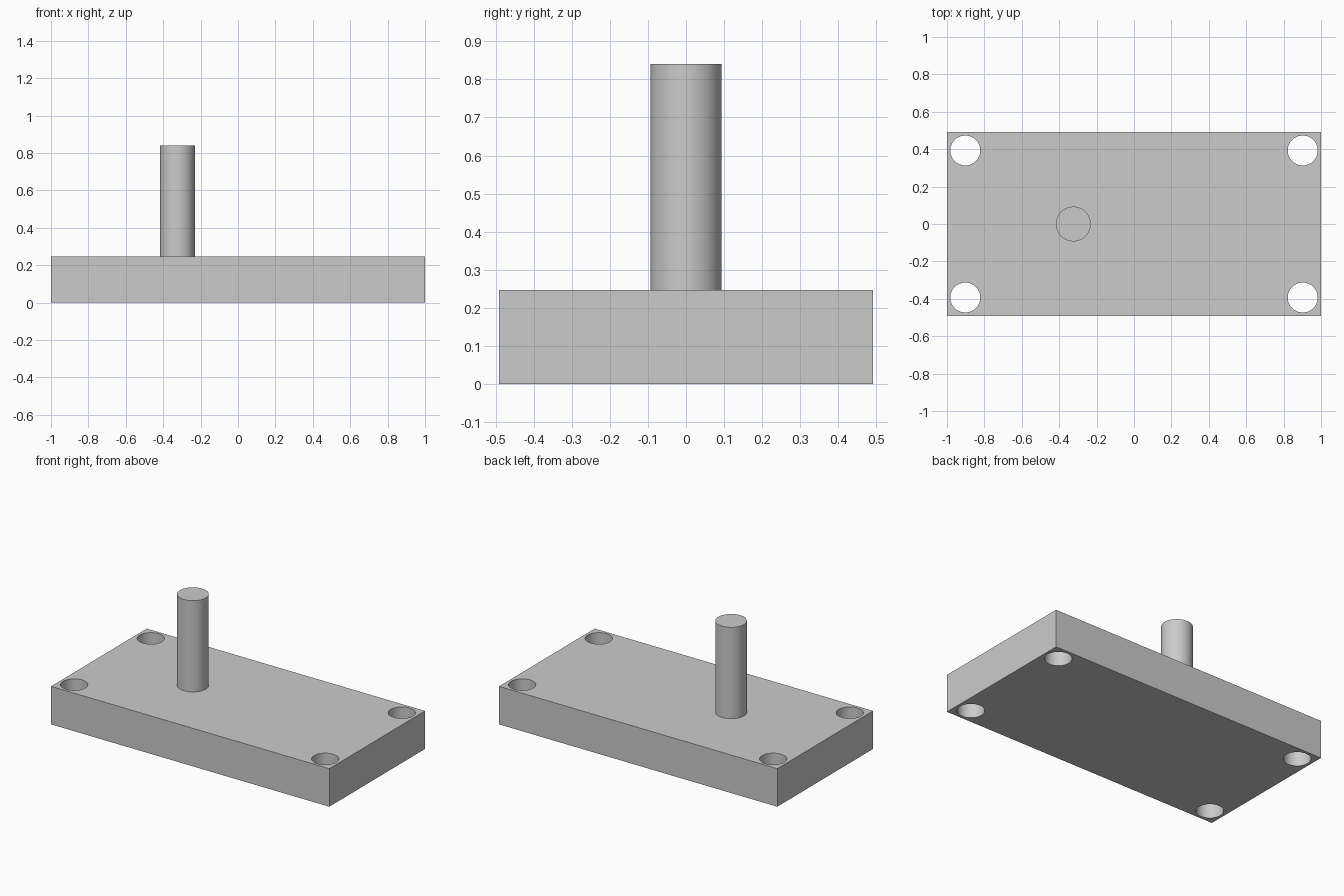
import bpy
from math import radians

cube = bpy.data.objects.get("Cube")
if cube:
    bpy.data.objects.remove(cube, do_unlink=True)

# Single grey material
grey = bpy.data.materials.new("plain_grey")
grey.use_nodes = True
colour = (0.6, 0.6, 0.6, 1)
grey.diffuse_color = colour
grey.node_tree.nodes["Principled BSDF"].inputs["Base Color"].default_value = colour

LENGTH, WIDTH, THICK = 2.0, 0.982, 0.247
HOLE_X, HOLE_Y, HOLE_R = 0.902, 0.393, 0.08
POST_X, POST_R, TOP = -0.324, 0.093, 0.84


def cylinder(name, x, y, radius, bottom, top):
    bpy.ops.mesh.primitive_cylinder_add(
        vertices=64, radius=radius, depth=top - bottom,
        location=(x, y, (bottom + top) / 2))
    obj = bpy.context.object
    obj.name = name
    obj.data.materials.append(grey)
    return obj


def smooth(obj):
    bpy.ops.object.select_all(action="DESELECT")
    obj.select_set(True)
    bpy.context.view_layer.objects.active = obj
    bpy.ops.object.shade_smooth_by_angle(angle=radians(30))


# Base plate
bpy.ops.mesh.primitive_cube_add(size=1, location=(0, 0, THICK / 2))
plate = bpy.context.object
plate.name = "base_plate"
plate.scale = (LENGTH, WIDTH, THICK)
bpy.ops.object.transform_apply(location=False, rotation=False, scale=True)
plate.data.materials.append(grey)

# Corner bolt holes, cut right through
for sx in (-1, 1):
    for sy in (-1, 1):
        cutter = cylinder("hole_cutter", sx * HOLE_X, sy * HOLE_Y, HOLE_R, -0.1, THICK + 0.1)
        cutter.hide_render = True
        cut = plate.modifiers.new("bolt_hole", "BOOLEAN")
        cut.operation = "DIFFERENCE"
        cut.solver = "EXACT"
        cut.object = cutter
        bpy.context.view_layer.objects.active = plate
        bpy.ops.object.modifier_apply(modifier=cut.name)
        bpy.data.objects.remove(cutter, do_unlink=True)
smooth(plate)

# Upright post standing on the plate
post = cylinder("post", POST_X, 0, POST_R, THICK, TOP)
smooth(post)
